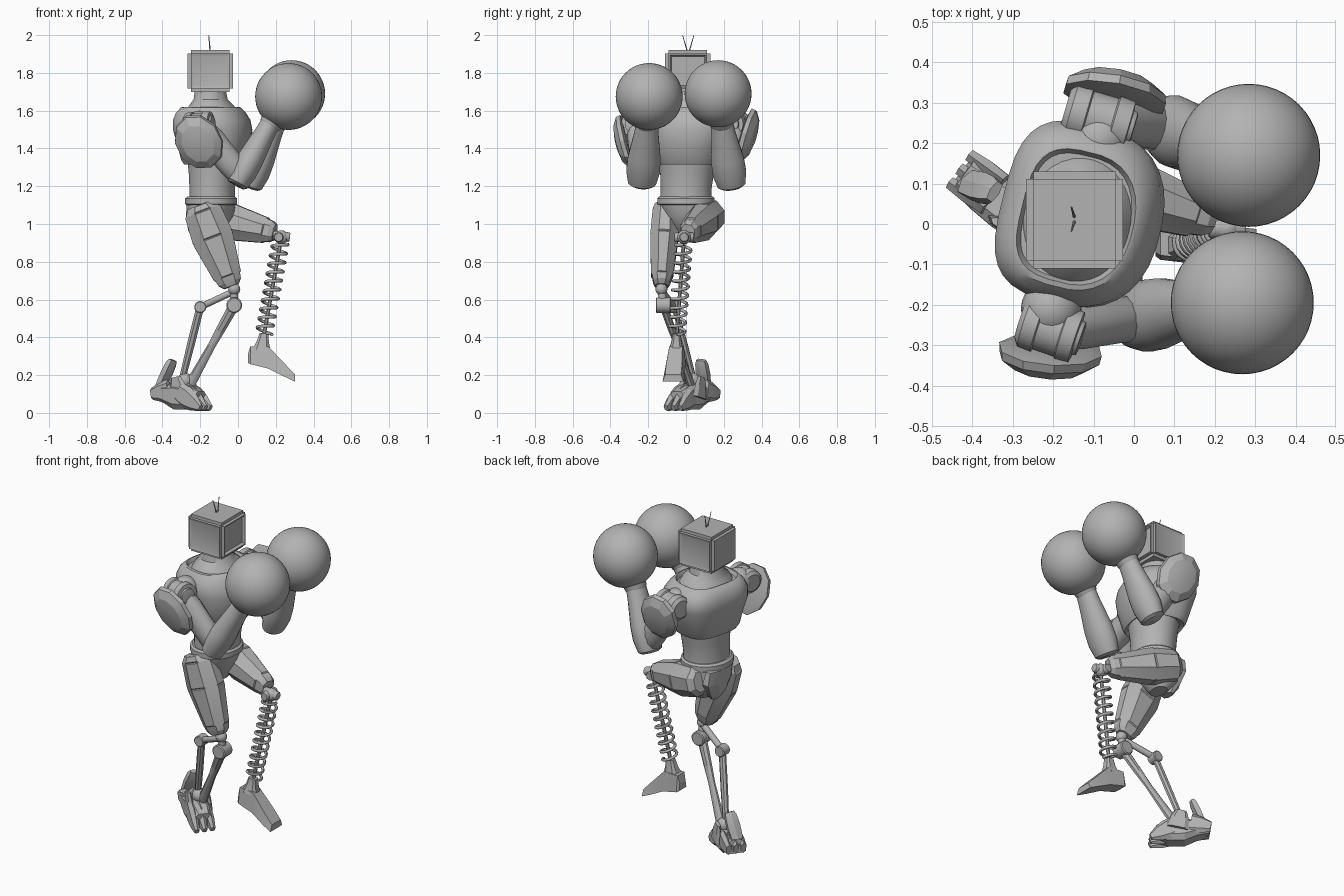
import bpy, bmesh
from math import sin, cos, pi, radians
from mathutils import Vector as V, Matrix

cube = bpy.data.objects.get("Cube")
if cube:
    bpy.data.objects.remove(cube, do_unlink=True)

grey = bpy.data.materials.new("mid_grey")
grey.use_nodes = True
grey.diffuse_color = (0.45, 0.45, 0.45, 1)
grey.node_tree.nodes["Principled BSDF"].inputs["Base Color"].default_value = (0.45, 0.45, 0.45, 1)


def finish(name, bm, smooth=35):
    """Turn a bmesh into a shaded, coloured object."""
    bmesh.ops.recalc_face_normals(bm, faces=bm.faces[:])
    mesh = bpy.data.meshes.new(name)
    bm.to_mesh(mesh)
    bm.free()
    return place(name, mesh, smooth)


def place(name, mesh, smooth):
    mesh.materials.clear()
    mesh.materials.append(grey)
    ob = bpy.data.objects.new(name, mesh)
    bpy.context.collection.objects.link(ob)
    bpy.ops.object.select_all(action='DESELECT')
    ob.select_set(True)
    bpy.context.view_layer.objects.active = ob
    bpy.ops.object.shade_smooth_by_angle(angle=radians(smooth))
    return ob


def ring(c, u, v, n, e=1.0, back=None):
    """Superellipse ring; e below 1 is boxier, back is the exponent on the -u half."""
    pts = []
    for i in range(n):
        a = 2 * pi * (i + 0.5) / n
        p, q = cos(a), sin(a)
        k = back if back and p < 0 else e
        pts.append(V(c) + u * abs(p) ** k * (1 if p > 0 else -1)
                   + v * abs(q) ** k * (1 if q > 0 else -1))
    return pts


def skin(name, rings, smooth=35, panels=0):
    """Close a stack of rings; panels > 0 raises a plate on every other large side face."""
    bm = bmesh.new()
    loops = [[bm.verts.new(p) for p in r] for r in rings]
    n = len(loops[0])
    plates = []
    for a, b in zip(loops, loops[1:]):
        for i in range(n):
            f = bm.faces.new((a[i], a[(i + 1) % n], b[(i + 1) % n], b[i]))
            if panels and i % 2 and f.calc_area() > 0.003:
                plates.append(f)
    bm.faces.new(loops[0])
    bm.faces.new(loops[-1])
    bmesh.ops.recalc_face_normals(bm, faces=bm.faces[:])
    if plates:
        bmesh.ops.inset_individual(bm, faces=plates, thickness=panels, depth=panels * 0.8)
    return finish(name, bm, smooth)


def limb(name, a, b, prof, n=16, side=(0, 1, 0), e=1.0, smooth=35, panels=0):
    """Loft from a to b; prof rows are (t, radius along side, radius across)."""
    a, b = V(a), V(b)
    d = (b - a).normalized()
    v = d.cross(V(side)).normalized()
    u = v.cross(d)
    return skin(name, [ring(a.lerp(b, t), u * ru, v * rv, n, e) for t, ru, rv in prof], smooth, panels)


def rod(name, a, b, r, n=12):
    d = V(b) - V(a)
    side = (0, 1, 0) if abs(d.normalized().y) < 0.8 else (1, 0, 0)
    return limb(name, a, b, [(0, r * .85, r * .85), (.06, r, r), (.94, r, r), (1, r * .85, r * .85)], n, side)


def ball(name, c, r, seg=24):
    bm = bmesh.new()
    bmesh.ops.create_uvsphere(bm, u_segments=seg, v_segments=seg // 2, radius=r,
                              matrix=Matrix.Translation(c))
    return finish(name, bm, 60)


def stack(name, rows, n=32, e=0.85, turn=-10, back=None):
    """Upright body loft; rows are (z, x, y, depth, width)."""
    c, s = cos(radians(turn)), sin(radians(turn))
    return skin(name, [ring((x, y, z), V((c, s, 0)) * rx, V((-s, c, 0)) * ry, n, e, back)
                       for z, x, y, rx, ry in rows])


# Head: chamfered box with a sunken screen in front and framed side panels
bm = bmesh.new()
bmesh.ops.create_cube(bm, size=1, matrix=Matrix.Translation((-.147, .01, 1.81))
                      @ Matrix.Diagonal((.24, .24, .22, 1)))
bmesh.ops.bevel(bm, geom=bm.edges[:], offset=.018, segments=2, affect='EDGES')
for f in [f for f in bm.faces if f.calc_area() > .02]:
    if f.normal.x > .5:
        bmesh.ops.inset_individual(bm, faces=[f], thickness=.01, depth=0)
        bmesh.ops.inset_individual(bm, faces=[f], thickness=.01, depth=-.015)
    elif abs(f.normal.y) > .5:
        bmesh.ops.inset_individual(bm, faces=[f], thickness=.024, depth=-.006)
finish("head", bm, 25)
for s in (-1, 1):
    limb("antenna", (-.147, .012 + s * .004, 1.91), (-.155, .012 + s * .03, 2.0),
         [(0, .004, .004), (1, .002, .002)], 6)

# Torso
stack("neck", [(1.57, -.14, .01, .15, .17), (1.625, -.14, .01, .12, .14),
               (1.66, -.145, .01, .09, .1), (1.72, -.147, .01, .08, .088)], e=1)
stack("chest", [(1.33, -.13, .01, .125, .14), (1.315, -.13, .01, .145, .165), (1.34, -.13, .01, .16, .18),
                (1.42, -.125, .015, .185, .2), (1.5, -.13, .02, .2, .225), (1.55, -.135, .022, .195, .225),
                (1.59, -.14, .02, .175, .205), (1.617, -.14, .015, .15, .178),
                (1.62, -.14, .015, .14, .165), (1.6, -.14, .015, .13, .155)], turn=-14, back=.62)
stack("midriff", [(1.11, -.137, 0, .122, .138), (1.18, -.137, 0, .12, .135),
                  (1.26, -.135, .005, .125, .142), (1.36, -.13, .01, .14, .155)], e=1)
stack("belt", [(1.1, -.142, 0, .13, .145), (1.105, -.142, 0, .138, .152),
               (1.135, -.142, 0, .138, .152), (1.145, -.142, 0, .125, .142)], e=1)
stack("pelvis", [(.92, -.15, .03, .04, .06), (.97, -.16, .03, .09, .1),
                 (1.04, -.15, .01, .125, .13), (1.11, -.14, 0, .125, .14)], 16)
limb("back_plate", (-.24, .03, 1.11), (-.215, .03, .92),
     [(0, .11, .035), (.4, .125, .05), (.75, .085, .045), (1, .04, .02)], 8, smooth=20)

# Arms: shoulder drum, pad, upper arm, forearm and round glove
arms = [("right", (-.28, -.235, 1.52), (-.13, -.285, 1.53), (.015, -.23, 1.25), (.17, -.205, 1.53),
         (.268, -.195, 1.675), (-.21, -.335, 1.43), -1),
        ("left", (-.17, .285, 1.53), (.0, .235, 1.53), (.085, .235, 1.24), (.2, .19, 1.53),
         (.284, .17, 1.69), (-.045, .335, 1.465), 1)]
for tag, back, front, elbow, wrist, fist, pad, s in arms:
    back, front, elbow, wrist, fist, pad = map(V, (back, front, elbow, wrist, fist, pad))
    mid = back.lerp(front, .5)
    limb(tag + "_shoulder_drum", back, front,
         [(0, .05, .05), (.08, .068, .068), (.3, .07, .07), (.32, .063, .063), (.68, .063, .063),
          (.7, .07, .07), (.92, .066, .066), (.93, .045, .045), (.99, .042, .042), (1.0, .034, .034)], 24)
    ball(tag + "_shoulder_socket", mid - V((0, s * .05, 0)), .075)
    limb(tag + "_upper_arm", mid, elbow, [(0, .055, .06), (.3, .06, .075), (.7, .058, .072),
                                          (.95, .06, .065), (1.08, .04, .045)], 12)
    ball(tag + "_elbow", elbow, .056, 16)
    limb(tag + "_forearm", elbow, wrist,
         [(-.16, .055, .045), (-.12, .075, .06), (.1, .09, .072), (.35, .088, .07),
          (.8, .066, .056), (1.0, .06, .052)], 20)
    limb(tag + "_glove_cuff", elbow.lerp(wrist, .95), wrist.lerp(fist, .5),
         [(0, .056, .052), (.15, .064, .06), (.4, .066, .062), (1, .11, .11)], 20)
    ball(tag + "_glove", fist, .177, 48)
    out = V((s * .13, s, -.28)).normalized() * .034
    limb(tag + "_shoulder_pad", pad - out, pad + out,
         [(0, .1, .12), (.12, .125, .155), (.45, .122, .15), (.85, .085, .105), (1, .04, .05)],
         10, (1, 0, .5), smooth=20)

# Thighs: low-poly shells with long raised plates
limb("right_thigh", (-.2, -.105, 1.1), (-.035, -.13, .67),
     [(0, .055, .075), (.08, .068, .1), (.4, .073, .112), (.88, .056, .074), (.95, .048, .066), (1, .036, .045)],
     8, e=.8, smooth=15, panels=.007)
limb("left_thigh", (-.2, .14, 1.05), (.195, .01, .955),
     [(0, .05, .06), (.06, .075, .085), (.4, .086, .098), (.88, .056, .066), (.95, .05, .06), (1, .038, .045)],
     8, e=.8, smooth=15, panels=.007)
ball("right_hip", (-.17, -.06, 1.06), .09, 16)
ball("left_hip", (-.12, .08, 1.03), .09, 16)

# Standing shin: knee joint and a linkage of struts
knee, crank, rear = (-.02, -.13, .655), (-.02, -.12, .57), (-.2, -.06, .56)
ball("right_knee", knee, .032, 16)
rod("knee_link", knee, crank, .022)
rod("rear_link", (-.03, -.125, .64), rear, .018)
for name, c, r, h in (("crank_drum", crank, .042, .04), ("rear_drum", rear, .032, .03)):
    rod(name, V(c) - V((0, h, 0)), V(c) + V((0, h, 0)), r, 16)
limb("front_strut", crank, (-.26, .03, .14), [(0, .022, .03), (.3, .02, .026), (.5, .014, .022), (1, .022, .03)], 8)
limb("rear_strut", rear, (-.3, .045, .16), [(0, .016, .022), (.5, .018, .022), (1, .016, .018)], 8)
limb("front_strut_rib", (-.05, -.1, .52), (-.24, .0, .2), [(0, .008, .012), (1, .008, .012)], 6)
ball("right_ankle", (-.28, .035, .17), .042, 16)

# Standing foot: arched block sloping to the toes, toes and heel plates
across = (.58, .81, 0)
limb("right_foot", (-.425, .125, .11), (-.2, -.045, .07),
     [(0, .05, .04), (.25, .06, .05), (.5, .064, .075), (.8, .062, .065), (1, .05, .045)],
     8, across, .6, 15)
for k in (-1, 0, 1):
    off = V(across) * k * .042
    limb("right_toe", V((-.29, .02, .11)) + off, V((-.172, -.068, .026)) + off * 1.1,
         [(0, .018, .055), (.35, .023, .062), (.7, .021, .045), (1, .014, .018)], 6, across, .7, 15)
    limb("right_heel_segment", V((-.34, .07, .12)) + off, V((-.43, .135, .1)) + off,
         [(0, .018, .06), (.5, .021, .052), (1, .017, .032)], 6, across, .7, 15)
limb("heel_spur", (-.41, .1, .14), (-.345, .08, .28),
     [(0, .035, .022), (.5, .04, .024), (.85, .036, .022), (1, .028, .014)], 6, across, .7, 15)
for k in (-1, 1):
    off = V(across) * k * .052
    limb("ankle_guard", V((-.28, .03, .08)) + off, V((-.3, .04, .19)) + off,
         [(0, .015, .06), (.6, .015, .05), (1, .01, .03)], 6, across, .7, 15)

# Raised shin: coil spring around a rod
top, bot = V((.23, -.01, .93)), V((.135, -.05, .4))
ball("left_knee", top, .037, 16)
rod("left_knee_pin", top - V((.045, 0, -.01)), top + V((.045, 0, .0)), .026, 12)
rod("left_knee_cap", top + V((-.015, -.05, 0)), top + V((-.015, .05, 0)), .026, 12)
rod("spring_rod", top, bot, .011, 8)
axis = (bot - top).normalized()
u = axis.cross(V((0, 1, 0))).normalized()
w = axis.cross(u)
curve = bpy.data.curves.new("spring_path", 'CURVE')
curve.dimensions = '3D'
curve.bevel_depth, curve.bevel_resolution, curve.use_fill_caps = .0085, 1, True
path = curve.splines.new('POLY')
turns, steps = 10, 18
path.points.add(turns * steps)
for i, p in enumerate(path.points):
    a = 2 * pi * i / steps
    pos = top.lerp(bot, .06 + .9 * i / (turns * steps)) + (u * cos(a) + w * sin(a)) * .042
    p.co = (*pos, 1)
helper = bpy.data.objects.new("spring_helper", curve)
bpy.context.collection.objects.link(helper)
coil = bpy.data.meshes.new_from_object(helper.evaluated_get(bpy.context.evaluated_depsgraph_get()))
bpy.data.objects.remove(helper, do_unlink=True)
place("spring", coil, 60)

# Raised foot: ankle block and a wedge sloping down to the toe
limb("left_ankle", (.138, -.05, .42), (.125, -.052, .33),
     [(0, .022, .025), (.4, .026, .032), (1, .04, .05)], 8, e=.6, smooth=15)
wedge = []
for x, low, high, half in ((.053, .265, .31, .036), (.065, .258, .352, .044), (.16, .235, .352, .046),
                           (.25, .19, .258, .056), (.303, .165, .202, .056)):
    y = -.05 - (x - .12) * .1
    wedge.append([V((x, y - half, low)), V((x, y + half, low)),
                  V((x, y + half * .75, high)), V((x, y - half * .75, high))])
skin("left_foot", wedge, 15)
